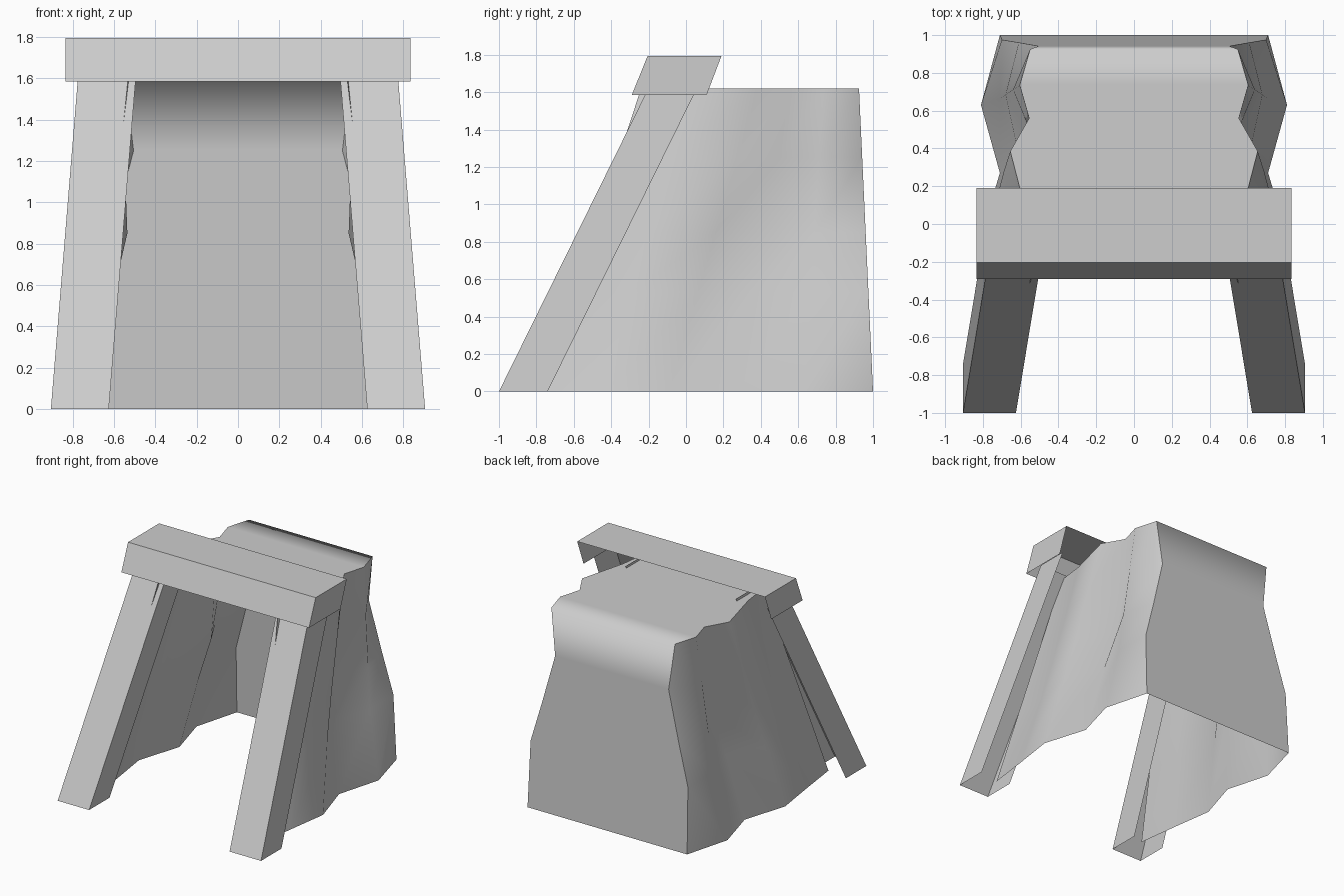
import bpy

if "Cube" in bpy.data.objects:
    bpy.data.objects.remove(bpy.data.objects["Cube"])

grey = bpy.data.materials.new("mid_grey")
grey.diffuse_color = (0.61, 0.61, 0.61, 1)
grey.use_nodes = True
grey.node_tree.nodes["Principled BSDF"].inputs["Base Color"].default_value = grey.diffuse_color


def add_mesh(name, verts, faces, smooth=False):
    me = bpy.data.meshes.new(name)
    me.from_pydata(verts, [], faces)
    me.materials.append(grey)
    ob = bpy.data.objects.new(name, me)
    bpy.context.collection.objects.link(ob)
    for p in me.polygons:
        p.use_smooth = smooth
    return ob


def add_shell(name, end_a, end_b, sides, caps=False, flip=False):
    """Open box between two four-sided ends, keeping only the listed sides."""
    faces = [(3, 2, 1, 0), (4, 5, 6, 7)] if caps else []
    faces += [(i, (i + 1) % 4, (i + 1) % 4 + 4, i + 4) for i in sides]
    if flip:
        faces = [f[::-1] for f in faces]
    return add_mesh(name, end_a + end_b, faces)


# Lintel beam with a leaning profile: top, front and both ends
profile = [(-0.29, 1.585), (0.11, 1.585), (0.19, 1.795), (-0.205, 1.795)]
add_shell("lintel_beam", [(-0.835, y, z) for y, z in profile],
          [(0.835, y, z) for y, z in profile], (2, 3), caps=True)


# Leaning posts, open at the back and at both ends
def post_end(s, inner, front, z):
    return [(s * inner, front, z), (s * (inner + 0.28), front, z),
            (s * (inner + 0.28), front + 0.26, z), (s * inner, front + 0.26, z)]


for side, s in (("left", -1), ("right", 1)):
    add_shell(side + "_post", post_end(s, 0.625, -1.0, 0),
              post_end(s, 0.491, -0.192, 1.64), (0, 1, 3), flip=s < 0)

# Tunnel lining: half-widths for each column (back to front) at each height
heights = [0, 0.53, 0.85, 1.25, 1.62]
widths = [
    [0.71, 0.70, 0.61, 0.505, 0.55],
    [0.81, 0.71, 0.68, 0.64, 0.605],
    [0.71, 0.61, 0.535, 0.55, 0.555],
    [0.82, 0.75, 0.72, 0.69, 0.655],
    [0.77, 0.68, 0.64, 0.59, 0.555],
    [0.725, 0.66, 0.62, 0.57, 0.525],
]
low_y = [1.0, 0.63, 0.27, -0.09, -0.435, -0.775]
high_y = [0.925, 0.735, 0.56, 0.385, 0.0, -0.24]
cols, rows = len(widths), len(heights)


def wall_point(s, c, r):
    t = heights[r] / heights[-1]
    return (s * widths[c][r], low_y[c] + (high_y[c] - low_y[c]) * t, heights[r])


# Rippled side walls, split along the rising diagonals
for side, s in (("left", -1), ("right", 1)):
    verts = [wall_point(s, c, r) for c in range(cols) for r in range(rows)]
    faces = []
    for c in range(cols - 1):
        for r in range(rows - 1):
            a = c * rows + r
            for f in ((a, a + 1, a + rows), (a + 1, a + rows + 1, a + rows)):
                faces.append(f if s > 0 else f[::-1])
    add_mesh(side + "_tunnel_wall", verts, faces, True)

# Back wall and ceiling as one softly shaded sheet
path = [(0, r) for r in range(rows)] + [(c, rows - 1) for c in range(1, cols)]
verts = [wall_point(s, c, r) for c, r in path for s in (-1, 1)]
faces = [(2 * i, 2 * i + 2, 2 * i + 3, 2 * i + 1) for i in range(len(path) - 1)]
add_mesh("back_wall_and_ceiling", verts, faces, True)
